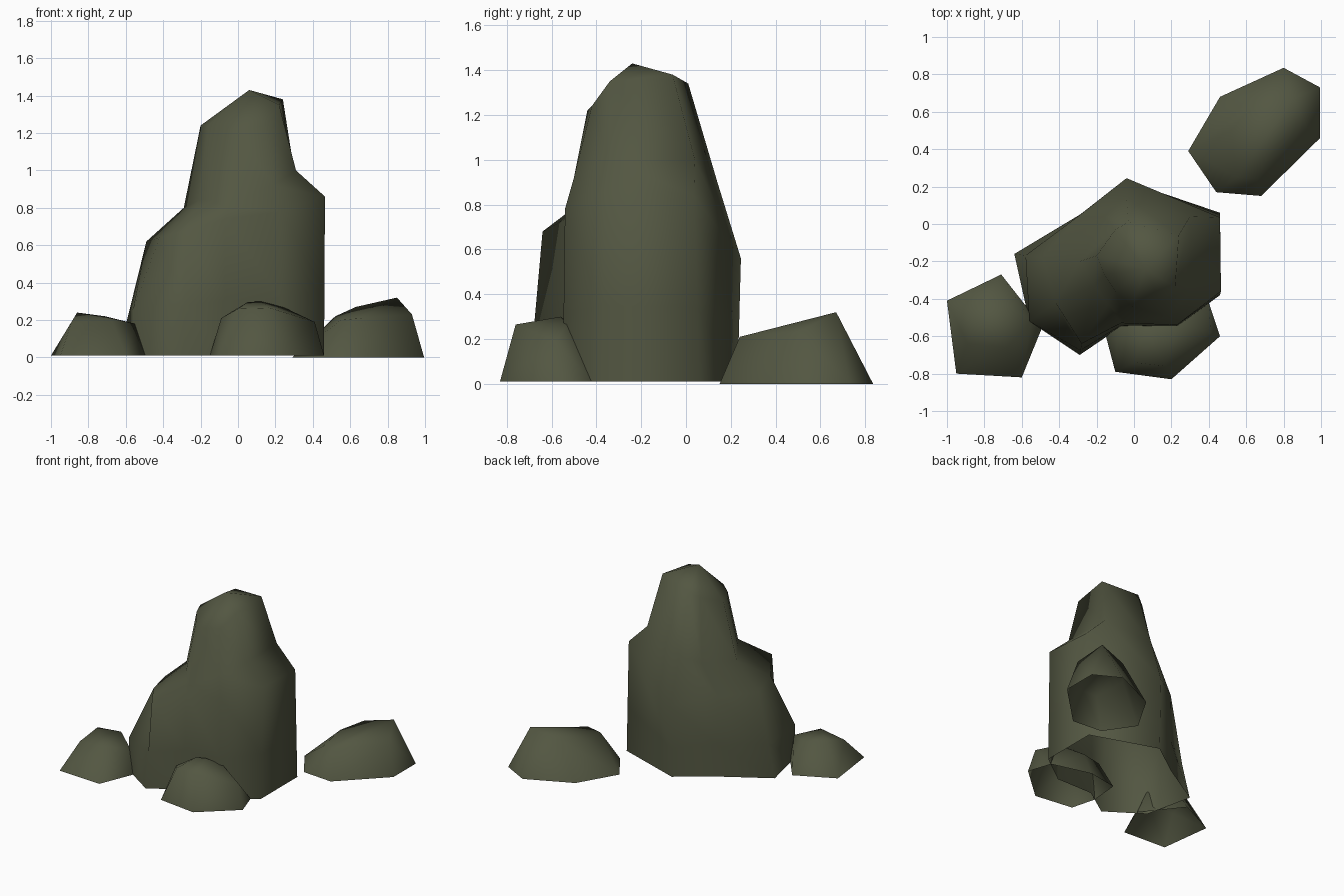
import bpy, bmesh

if "Cube" in bpy.data.objects:
    bpy.data.objects.remove(bpy.data.objects["Cube"])

mossy = bpy.data.materials.new("mossy_stone")
mossy.diffuse_color = (0.086, 0.094, 0.054, 1)
mossy.use_nodes = True
mossy.node_tree.nodes["Principled BSDF"].inputs["Base Color"].default_value = mossy.diffuse_color


def finish(name, bm):
    """Turn a bmesh into a smooth shaded rock object."""
    bmesh.ops.recalc_face_normals(bm, faces=bm.faces)
    # open underside
    low = [f for f in bm.faces if all(v.co.z < 0.02 for v in f.verts)]
    bmesh.ops.delete(bm, geom=low, context='FACES')
    for f in bm.faces:
        f.smooth = True
    me = bpy.data.meshes.new(name)
    bm.to_mesh(me)
    bm.free()
    me.materials.append(mossy)
    ob = bpy.data.objects.new(name, me)
    bpy.context.collection.objects.link(ob)


def hull_rock(name, base, top, z0):
    """Convex boulder from a ground outline and a few crown points."""
    bm = bmesh.new()
    for p in [(x, y, z0) for x, y in base] + top:
        bm.verts.new(p)
    bmesh.ops.convex_hull(bm, input=bm.verts)
    finish(name, bm)


def ring_rock(name, rings, peak):
    """Lofted rock: closed rings joined from the ground to a peak."""
    bm = bmesh.new()
    loops = [[bm.verts.new(p) for p in r] for r in rings]
    n = len(loops[0])
    for a, b in zip(loops, loops[1:]):
        for i in range(n):
            j = (i + 1) % n
            bm.faces.new((a[i], a[j], b[j], b[i]))
    tip = bm.verts.new(peak)
    for i in range(n):
        bm.faces.new((loops[-1][i], loops[-1][(i + 1) % n], tip))
    bm.faces.new(loops[0])
    finish(name, bm)


# main rock: ground outline, shoulders, pillar foot, pillar crown
outline = [(-.04, .23), (.46, .06), (.46, -.38), (.23, -.55), (-.07, -.55),
           (-.29, -.70), (-.56, -.52), (-.64, -.16), (-.29, .05)]
ground = [(x, y, .01) for x, y in outline]
shoulder = [(-.04, .245, .56), (.46, .035, .84), (.465, -.36, .86),
            (.23, -.54, .78), (-.07, -.53, .74), (-.28, -.64, .68),
            (-.42, -.42, .64), (-.49, -.18, .62), (-.30, .04, .62)]
# low ring follows the slope, with one corner rising straight up
low_ring = [tuple(a + (b - a) * .4 for a, b in zip(g, s))
            for g, s in zip(ground, shoulder)]
low_ring[6] = (-.56, -.52, .26)
foot = [(-.04, .14, .90), (.30, .04, 1.0), (.31, -.34, 1.0),
        (.19, -.50, .92), (-.05, -.52, .80), (-.14, -.43, .84),
        (-.21, -.33, .84), (-.29, -.20, .80), (-.16, .04, .84)]
crown = [(-.03, .01, 1.34), (.24, -.06, 1.38), (.22, -.34, 1.35),
         (.14, -.42, 1.24), (-.01, -.44, 1.22), (-.10, -.36, 1.22),
         (-.16, -.27, 1.24), (-.20, -.17, 1.24), (-.10, -.03, 1.30)]
ring_rock("main_rock", [ground, low_ring, shoulder, foot, crown],
          (.06, -.24, 1.43))

# small boulders around it
hull_rock("left_boulder",
          [(-1, -.41), (-.95, -.80), (-.60, -.82), (-.49, -.55), (-.71, -.27)],
          [(-.86, -.47, .24), (-.89, -.64, .19), (-.68, -.66, .21),
           (-.55, -.52, .18), (-.71, -.40, .22)], .01)
hull_rock("front_boulder",
          [(-.15, -.60), (-.10, -.79), (.20, -.83), (.46, -.60), (.40, -.42),
           (.10, -.34), (-.13, -.38)],
          [(-.09, -.62, .21), (0, -.74, .26), (.17, -.76, .265),
           (.41, -.58, .19), (.24, -.53, .27), (.05, -.58, .295),
           (.12, -.56, .30), (.10, -.42, .20), (-.05, -.44, .19)], .01)
hull_rock("back_boulder",
          [(.29, .39), (.44, .17), (.68, .15), (.995, .46), (.995, .73),
           (.80, .835), (.46, .68)],
          [(.85, .67, .32), (.63, .63, .27), (.52, .50, .22),
           (.55, .25, .20), (.66, .24, .21), (.93, .50, .23)], 0)
